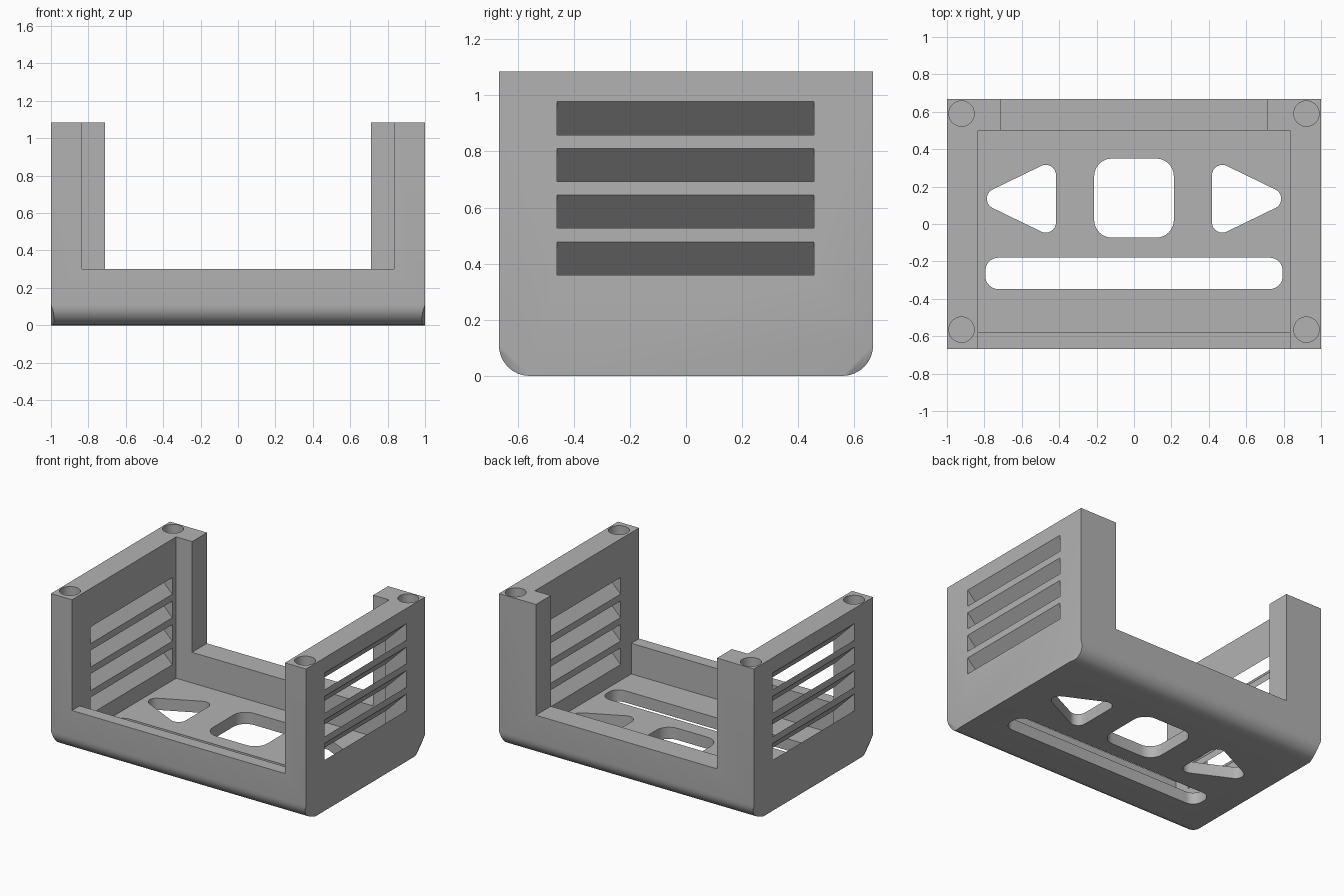
import bpy, bmesh, math
from mathutils import Vector

if "Cube" in bpy.data.objects:
    bpy.data.objects.remove(bpy.data.objects["Cube"])

HX, HY, H = 1.0, 0.667, 1.085      # half width, half depth, height
WALL_X = 0.835                     # inner face of the side walls
R = 0.11                           # rounding of the lower edges

grey = bpy.data.materials.new("mid grey")
grey.diffuse_color = (0.45, 0.45, 0.45, 1)
grey.use_nodes = True
grey.node_tree.nodes["Principled BSDF"].inputs["Base Color"].default_value = grey.diffuse_color


def make_object(name, bm):
    bmesh.ops.recalc_face_normals(bm, faces=bm.faces)
    mesh = bpy.data.meshes.new(name)
    bm.to_mesh(mesh)
    bm.free()
    obj = bpy.data.objects.new(name, mesh)
    mesh.materials.append(grey)
    bpy.context.collection.objects.link(obj)
    return obj


def prism(name, pts, lo, hi, axis="z"):
    """Extrude a 2D outline along z (x, y points) or along y (x, z points)."""
    bm = bmesh.new()
    place = (lambda p, d: (p[0], p[1], d)) if axis == "z" else (lambda p, d: (p[0], d, p[1]))
    a = [bm.verts.new(place(p, lo)) for p in pts]
    b = [bm.verts.new(place(p, hi)) for p in pts]
    bm.faces.new(a)
    bm.faces.new(b)
    for i in range(len(pts)):
        j = (i + 1) % len(pts)
        bm.faces.new((a[i], a[j], b[j], b[i]))
    return make_object(name, bm)


def rect(x0, x1, y0, y1):
    return [(x0, y0), (x1, y0), (x1, y1), (x0, y1)]


def rounded(pts, r, n=8):
    """Round every corner of a convex counter-clockwise outline."""
    out = []
    for i, p in enumerate(pts):
        p = Vector(p)
        u = (Vector(pts[i - 1]) - p).normalized()
        v = (Vector(pts[(i + 1) % len(pts)]) - p).normalized()
        half = u.angle(v) / 2
        centre = p + (u + v).normalized() * r / math.sin(half)
        start = p + u * r / math.tan(half) - centre
        sweep = math.pi - 2 * half
        for k in range(n + 1):
            t = sweep * k / n
            c, s = math.cos(t), math.sin(t)
            out.append((centre.x + start.x * c - start.y * s,
                        centre.y + start.x * s + start.y * c))
    return out


def build_shell():
    """Block with rounded lower edges that end in small slanted corner facets."""
    n = 8
    left_arc = []                  # (y, z, inset at the ends)
    for k in range(n + 1):
        a = math.pi / 2 * k / n
        y, z = -HY + R - R * math.cos(a), R - R * math.sin(a)
        sag = max(0.0, (R - (y + HY) - z) / math.sqrt(2))
        left_arc.append((y, z, 0.55 * sag))
    right_arc = [(-y, z, d) for y, z, d in reversed(left_arc)]
    loop = left_arc + right_arc + [(HY, H, 0), (-HY, H, 0)]
    bm = bmesh.new()
    sides = [[bm.verts.new((s * (HX - d), y, z)) for y, z, d in loop] for s in (-1, 1)]
    for i in range(len(loop)):
        j = (i + 1) % len(loop)
        bm.faces.new((sides[0][i], sides[0][j], sides[1][j], sides[1][i]))
    for v in sides:
        bm.faces.new(v[:n + 1])
        bm.faces.new(v[n + 1:2 * n + 2])
        bm.faces.new([v[0], v[n], v[n + 1], v[2 * n + 1], v[-2], v[-1]])
    return make_object("enclosure_frame", bm)


frame = build_shell()
cutters = []

# Interior cavity, then the wide front and narrower back openings
cutters.append(prism("cavity_cutter", rect(-WALL_X, WALL_X, -0.58, 0.5), 0.083, 1.3))
cutters.append(prism("opening_cutter", [
    (-WALL_X, -1), (WALL_X, -1), (WALL_X, 0.5), (0.71, 0.5),
    (0.71, 1), (-0.71, 1), (-0.71, 0.5), (-WALL_X, 0.5)], 0.3, 1.3))

# Floor openings: square, long slot, two triangles
cutters.append(prism("square_cutter", rounded(rect(-0.213, 0.213, -0.073, 0.35), 0.095), -0.1, 0.2))
cutters.append(prism("long_slot_cutter", rounded(rect(-0.795, 0.795, -0.348, -0.18), 0.07), -0.1, 0.2))
triangle = [(0.417, -0.079), (0.858, 0.135), (0.417, 0.349)]
cutters.append(prism("triangle_cutter", rounded(triangle, 0.055), -0.1, 0.2))
mirrored = [(-x, y) for x, y in reversed(triangle)]
cutters.append(prism("triangle_cutter", rounded(mirrored, 0.055), -0.1, 0.2))

for s in (-1, 1):
    # Louvre slots sloping down towards the inside
    for i in range(4):
        z = 0.36 + i * 0.1665
        x0, x1 = 0.79, 1.06
        pts = [(s * x, z + dz + x - HX) for x, dz in ((x0, 0), (x1, 0), (x1, 0.118), (x0, 0.118))]
        cutters.append(prism("louvre_cutter", pts, -0.46, 0.457, "y"))
    # Blind screw holes in the top of the walls
    for y in (-0.565, 0.59):
        ring = [(s * 0.922 + 0.068 * math.cos(math.tau * k / 32),
                 y + 0.068 * math.sin(math.tau * k / 32)) for k in range(32)]
        cutters.append(prism("screw_hole_cutter", ring, H - 0.3, 1.3))

bpy.context.view_layer.objects.active = frame
frame.select_set(True)
for c in cutters:
    mod = frame.modifiers.new("cut", "BOOLEAN")
    mod.operation = "DIFFERENCE"
    mod.solver = "EXACT"
    mod.object = c
    bpy.ops.object.modifier_apply(modifier=mod.name)
    bpy.data.objects.remove(c, do_unlink=True)

bpy.ops.object.shade_smooth_by_angle(angle=math.radians(30))
